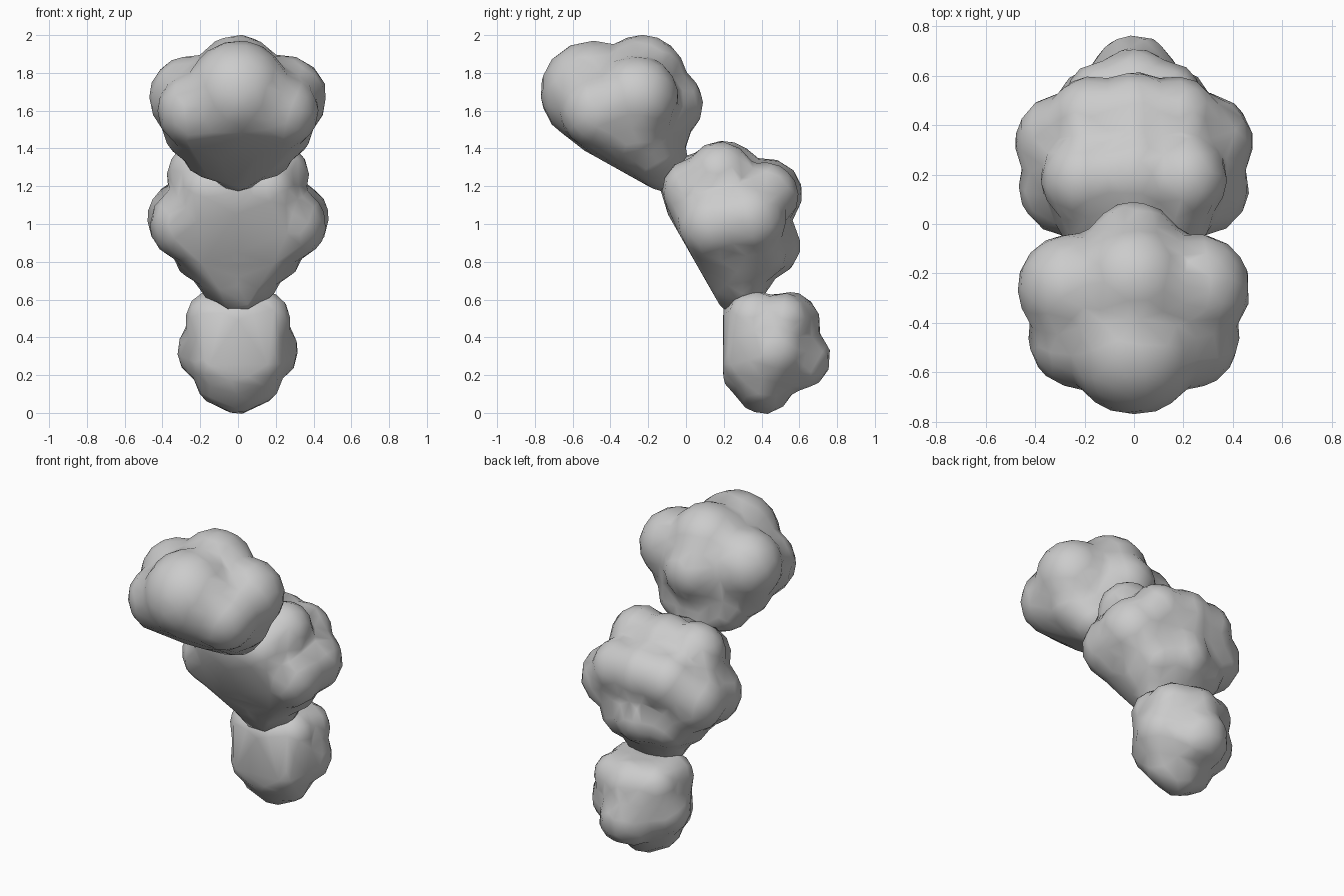
import bpy, bmesh
from mathutils import Vector, Matrix

if "Cube" in bpy.data.objects:
    bpy.data.objects.remove(bpy.data.objects["Cube"])


def clump(name, balls, cut_a, cut_b, fill):
    """Cluster of mirrored balls, sliced by a plane through two (y, z) points, fused into one skin."""
    a, b = Vector((0, *cut_a)), Vector((0, *cut_b))
    d = b - a
    normal = Vector((0, d.z, -d.y)).normalized()
    joined = bmesh.new()

    def add_cut(bm):
        # slice off the flat side, close it and add the piece to the clump
        geom = bm.verts[:] + bm.edges[:] + bm.faces[:]
        bmesh.ops.bisect_plane(bm, geom=geom, plane_co=a, plane_no=normal, clear_outer=True)
        bmesh.ops.holes_fill(bm, edges=[e for e in bm.edges if e.is_boundary])
        tmp = bpy.data.meshes.new("tmp")
        bm.to_mesh(tmp)
        bm.free()
        joined.from_mesh(tmp)
        bpy.data.meshes.remove(tmp)

    for x, y, z, r in balls:
        for sx in ((x, -x) if x else (0,)):
            bm = bmesh.new()
            bmesh.ops.create_icosphere(bm, subdivisions=3, radius=r + 0.008,
                                       matrix=Matrix.Translation((sx, y, z)))
            add_cut(bm)
    # filler core: hull of all balls, shrunk towards the flat side
    mid = (a + b) / 2
    points = [mid + (v.co - mid) * fill for v in joined.verts]
    core = bmesh.new()
    for p in points:
        core.verts.new(p)
    hull = bmesh.ops.convex_hull(core, input=core.verts[:])
    loose = {v for v in hull["geom_interior"] + hull["geom_unused"]
             if isinstance(v, bmesh.types.BMVert)}
    bmesh.ops.delete(core, geom=list(loose), context='VERTS')
    bmesh.ops.recalc_face_normals(core, faces=core.faces[:])
    add_cut(core)

    mesh = bpy.data.meshes.new(name)
    joined.to_mesh(mesh)
    joined.free()
    ob = bpy.data.objects.new(name, mesh)
    bpy.context.collection.objects.link(ob)
    # fuse, soften the creases, then bring back the low-poly outline
    m = ob.modifiers.new("fuse", 'REMESH')
    m.mode, m.voxel_size, m.use_smooth_shade = 'VOXEL', 0.025, True
    m = ob.modifiers.new("soften", 'SMOOTH')
    m.factor, m.iterations = 0.5, 4
    m = ob.modifiers.new("simplify", 'DECIMATE')
    m.ratio, m.use_symmetry, m.symmetry_axis = 0.06, True, 'X'
    return ob


# Top clump, leaning forward
clump("upper_clump", [
    (0, -0.30, 1.62, 0.33), (0, -0.50, 1.70, 0.265), (0, -0.23, 1.77, 0.225),
    (0, -0.10, 1.635, 0.185), (0.25, -0.26, 1.67, 0.215), (0.22, -0.46, 1.60, 0.20),
    (0.21, -0.28, 1.51, 0.18), (0.14, -0.20, 1.40, 0.155), (0, -0.13, 1.32, 0.14),
], (-0.71, 1.485), (-0.12, 1.155), 0.91)

# Middle clump
clump("middle_clump", [
    (0, 0.22, 1.05, 0.32), (0, 0.20, 1.24, 0.195), (0.20, 0.18, 1.26, 0.17),
    (0, 0.03, 1.20, 0.16), (0.15, 0.04, 1.18, 0.16), (0, 0.43, 1.16, 0.18),
    (0.17, 0.42, 1.15, 0.17), (0.28, 0.33, 1.03, 0.195), (0.27, 0.15, 1.00, 0.19),
    (0, 0.43, 0.89, 0.17), (0.14, 0.37, 0.87, 0.17), (0.18, 0.28, 0.86, 0.16),
    (0, 0.31, 0.74, 0.15), (0.08, 0.30, 0.71, 0.13), (0, 0.24, 0.67, 0.13),
], (-0.135, 1.12), (0.19, 0.55), 0.91)

# Bottom clump
clump("lower_clump", [
    (0, 0.45, 0.34, 0.25), (0.15, 0.46, 0.33, 0.165), (0.13, 0.36, 0.50, 0.14),
    (0.13, 0.51, 0.49, 0.14), (0, 0.54, 0.47, 0.165), (0, 0.60, 0.29, 0.16),
    (0, 0.41, 0.145, 0.145), (0.08, 0.40, 0.18, 0.14), (0, 0.33, 0.46, 0.16),
    (0.10, 0.34, 0.28, 0.15), (0, 0.34, 0.25, 0.16), (0.05, 0.60, 0.25, 0.12),
], (0.195, 0.60), (0.196, 0.10), 0.94)
